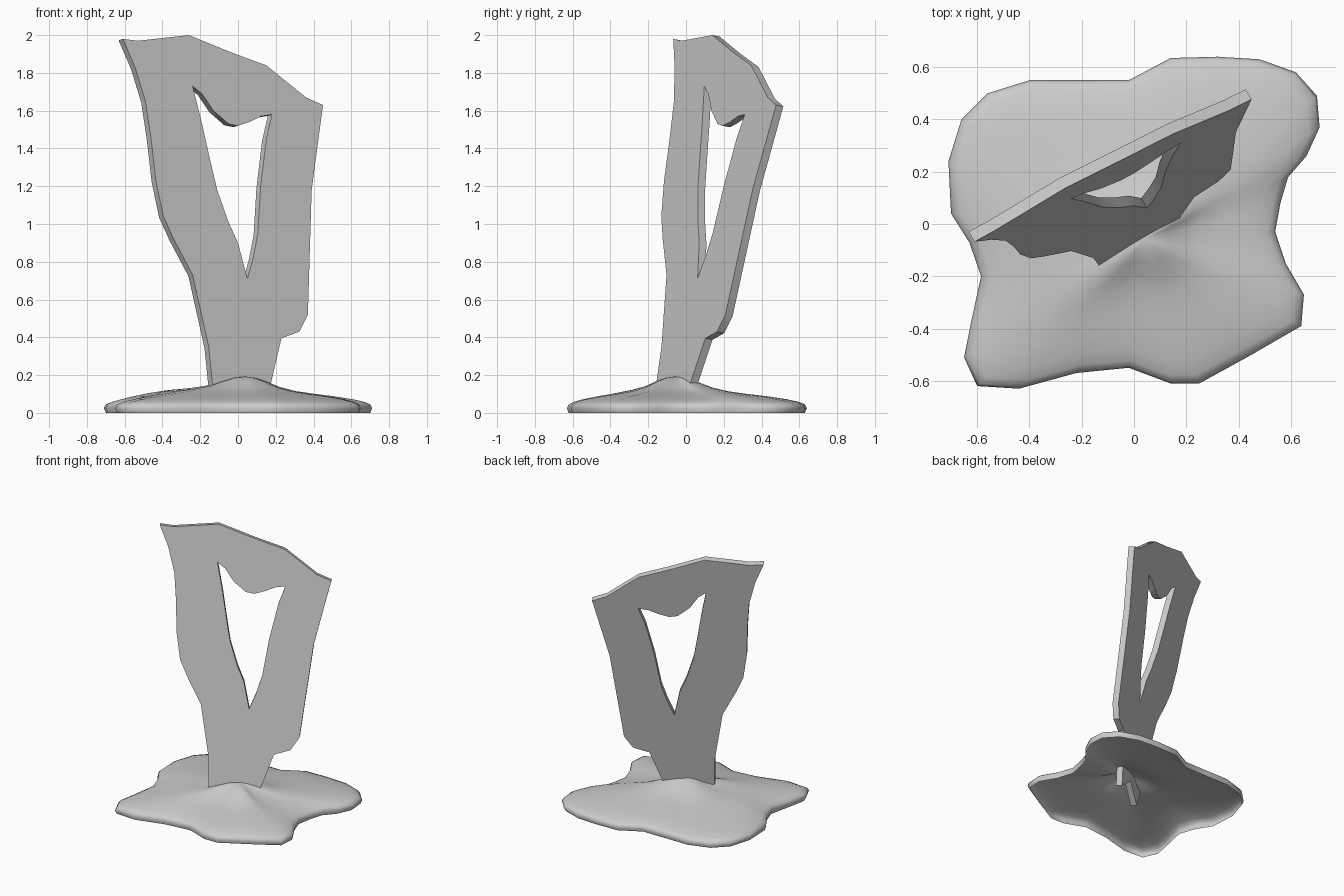
import bpy, bmesh, math
from mathutils import Vector

if "Cube" in bpy.data.objects:
    bpy.data.objects.remove(bpy.data.objects["Cube"])


def finish(bm, name, angle):
    me = bpy.data.meshes.new(name)
    bm.to_mesh(me)
    bm.free()
    ob = bpy.data.objects.new(name, me)
    bpy.context.collection.objects.link(ob)
    bpy.ops.object.select_all(action='DESELECT')
    ob.select_set(True)
    bpy.context.view_layer.objects.active = ob
    bpy.ops.object.shade_smooth_by_angle(angle=math.radians(angle))
    return ob


# Leaning slab: front-face outline and opening as (x, z)
outer = [(-.61, 1.98), (-.53, 1.97), (-.26, 2.0), (-.04, 1.91), (.15, 1.84),
         (.36, 1.67), (.45, 1.63), (.39, 1.18), (.37, .52), (.325, .43),
         (.23, .395), (.175, .16), (.15, .04), (.03, .14), (-.11, .04),
         (-.135, .15), (-.155, .35), (-.24, .73), (-.34, .92), (-.395, 1.04),
         (-.435, 1.23), (-.46, 1.45), (-.49, 1.65), (-.545, 1.83)]
hole = [(-.24, 1.73), (-.19, 1.69), (-.13, 1.6), (-.05, 1.53), (0, 1.52),
        (.06, 1.54), (.12, 1.57), (.18, 1.58), (.15, 1.45), (.12, 1.2),
        (.105, .95), (.08, .82), (.05, .71), (0, .9), (-.05, 1.01),
        (-.11, 1.18), (-.15, 1.35), (-.19, 1.53)]
bm = bmesh.new()
edges = []
for loop in (outer, hole):
    vs = [bm.verts.new((x, .58 * x + .2 * z - .11, z)) for x, z in loop]
    edges += [bm.edges.new((vs[i - 1], vs[i])) for i in range(len(vs))]
front = Vector((.58, -1, .2)).normalized()
bmesh.ops.triangle_fill(bm, edges=edges, use_beauty=True, normal=front)
res = bmesh.ops.extrude_face_region(bm, geom=bm.faces[:], use_keep_orig=True)
back = [g for g in res['geom'] if isinstance(g, bmesh.types.BMVert)]
bmesh.ops.translate(bm, verts=back, vec=front * -.045)
bmesh.ops.recalc_face_normals(bm, faces=bm.faces[:])
finish(bm, "leaning_slab", 30)

# Base mound: an irregular outline lofted in rings to a central hump, open below
rim = [(.54, -.03), (.56, .08), (.59, .18), (.66, .26), (.71, .37), (.70, .49),
       (.62, .58), (.48, .63), (.32, .64), (.14, .635), (-.02, .55), (-.2, .55),
       (-.4, .55), (-.56, .5), (-.66, .4), (-.71, .24), (-.7, .04), (-.63, -.07),
       (-.585, -.2), (-.62, -.36), (-.65, -.51), (-.6, -.62), (-.44, -.63),
       (-.22, -.57), (-.02, -.55), (.14, -.61), (.25, -.61), (.45, -.5),
       (.64, -.39), (.65, -.27), (.58, -.15)]
levels = [(.985, 0), (1, .025), (.985, .045), (.94, .058), (.85, .072), (.7, .088),
          (.55, .1), (.4, .115), (.28, .135), (.17, .165), (.08, .185)]
cx, cy = .04, -.06
bm = bmesh.new()
rings = []
for s, h in levels:
    ring = []
    for x, y in rim:
        px, py = cx + (x - cx) * s, cy + (y - cy) * s
        # gentle swelling on the left side
        swell = .025 * math.exp(-((px + .38) ** 2 + (py + .1) ** 2) / .05) if h else 0
        ring.append(bm.verts.new((px, py, h + swell)))
    rings.append(ring)
n = len(rim)
for a, b in zip(rings, rings[1:]):
    for i in range(n):
        j = (i + 1) % n
        bm.faces.new((a[i], a[j], b[j], b[i]))
top = bm.verts.new((cx, cy, .192))
for i in range(n):
    bm.faces.new((rings[-1][i], rings[-1][(i + 1) % n], top))
finish(bm, "base_mound", 80)
